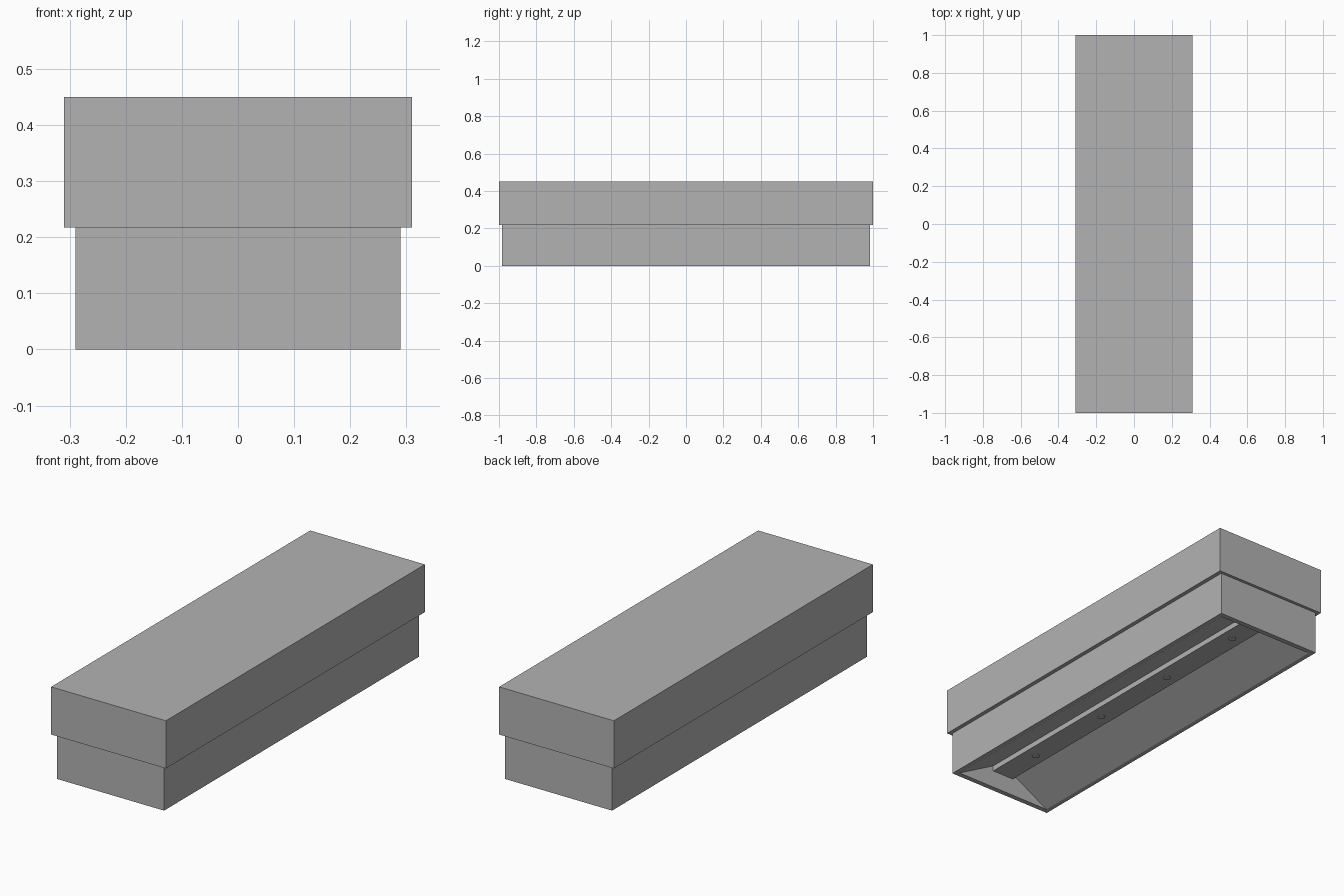
import bpy
import bmesh
from math import pi

cube = bpy.data.objects.get("Cube")
if cube:
    bpy.data.objects.remove(cube, do_unlink=True)

grey = bpy.data.materials.new("light grey metal")
grey.use_nodes = True
grey.diffuse_color = (0.45, 0.45, 0.45, 1)
grey.node_tree.nodes["Principled BSDF"].inputs["Base Color"].default_value = grey.diffuse_color


def finish(name, bm):
    bmesh.ops.recalc_face_normals(bm, faces=bm.faces)
    mesh = bpy.data.meshes.new(name)
    bm.to_mesh(mesh)
    bm.free()
    mesh.materials.append(grey)
    obj = bpy.data.objects.new(name, mesh)
    bpy.context.collection.objects.link(obj)
    return obj


def extrude_profile(name, half, y0, y1):
    """Mirror a half profile of (x, z) points across x = 0 and extrude it along y."""
    points = half + [(-x, z) for x, z in reversed(half)]
    bm = bmesh.new()
    face = bm.faces.new([bm.verts.new((x, y0, z)) for x, z in points])
    moved = bmesh.ops.extrude_face_region(bm, geom=[face])["geom"]
    verts = [v for v in moved if isinstance(v, bmesh.types.BMVert)]
    bmesh.ops.translate(bm, verts=verts, vec=(0, y1 - y0, 0))
    return finish(name, bm)


JOIN, TOP = 0.217, 0.45
OUT_X, OUT_Y = 0.29, 0.985
IN_X, IN_Y = 0.267, 0.96

# Upper housing
extrude_profile("upper_housing", [(0.31, TOP), (0.31, JOIN)], -1, 1)

# Lower housing with sloping reflectors and a central bar standing below them
extrude_profile("reflector_housing",
                [(OUT_X, JOIN), (OUT_X, 0), (IN_X, 0), (0.06, 0.115), (0.06, 0.088)],
                -IN_Y, IN_Y)

# End plates closing the reflector
for name, side in (("front_end_plate", -1), ("back_end_plate", 1)):
    extrude_profile(name, [(OUT_X, JOIN), (OUT_X, 0)], side * IN_Y, side * OUT_Y)

# Small round fasteners along the bar
for i in range(4):
    bm = bmesh.new()
    bmesh.ops.create_cone(bm, cap_ends=True, segments=16, radius1=0.018, radius2=0.018, depth=0.006)
    fastener = finish(f"bar_fastener_{i + 1}", bm)
    fastener.location = (0, -0.72 + 0.48 * i, 0.087)
